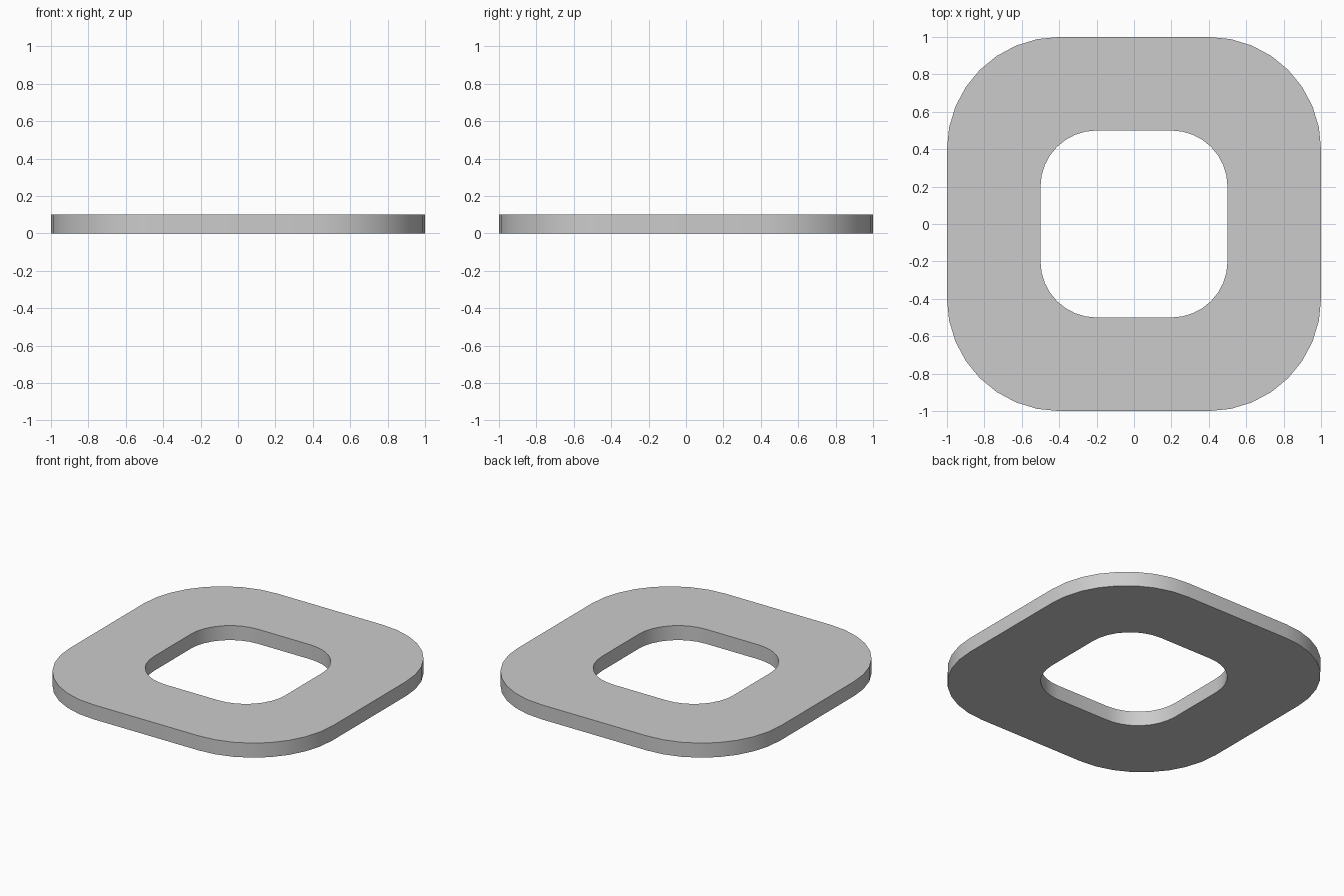
import bpy, bmesh, math

if "Cube" in bpy.data.objects:
    bpy.data.objects.remove(bpy.data.objects["Cube"])

HEIGHT = 0.1
SEGMENTS = 8   # sides per rounded corner


def rounded_square(half, radius):
    """Outline points of a rounded square, counter-clockwise."""
    c = half - radius
    pts = []
    for q, (sx, sy) in enumerate([(1, 1), (-1, 1), (-1, -1), (1, -1)]):
        for i in range(SEGMENTS + 1):
            a = math.pi / 2 * (q + i / SEGMENTS)
            pts.append((sx * c + radius * math.cos(a), sy * c + radius * math.sin(a)))
    return pts


# Flat ring plate with a matching rounded-square hole
bm = bmesh.new()
outer, inner = rounded_square(1.0, 0.6), rounded_square(0.5, 0.3)
loops = [[bm.verts.new((x, y, z)) for x, y in pts]
         for pts, z in ((outer, 0), (outer, HEIGHT), (inner, HEIGHT), (inner, 0))]
n = len(outer)
for k in range(4):
    a, b = loops[k], loops[(k + 1) % 4]
    for i in range(n):
        j = (i + 1) % n
        bm.faces.new((a[i], a[j], b[j], b[i]))
bmesh.ops.recalc_face_normals(bm, faces=bm.faces)
mesh = bpy.data.meshes.new("square_ring_plate")
bm.to_mesh(mesh)
bm.free()

plate = bpy.data.objects.new("square_ring_plate", mesh)
bpy.context.collection.objects.link(plate)
bpy.context.view_layer.objects.active = plate
plate.select_set(True)
bpy.ops.object.shade_smooth_by_angle(angle=math.radians(30))
